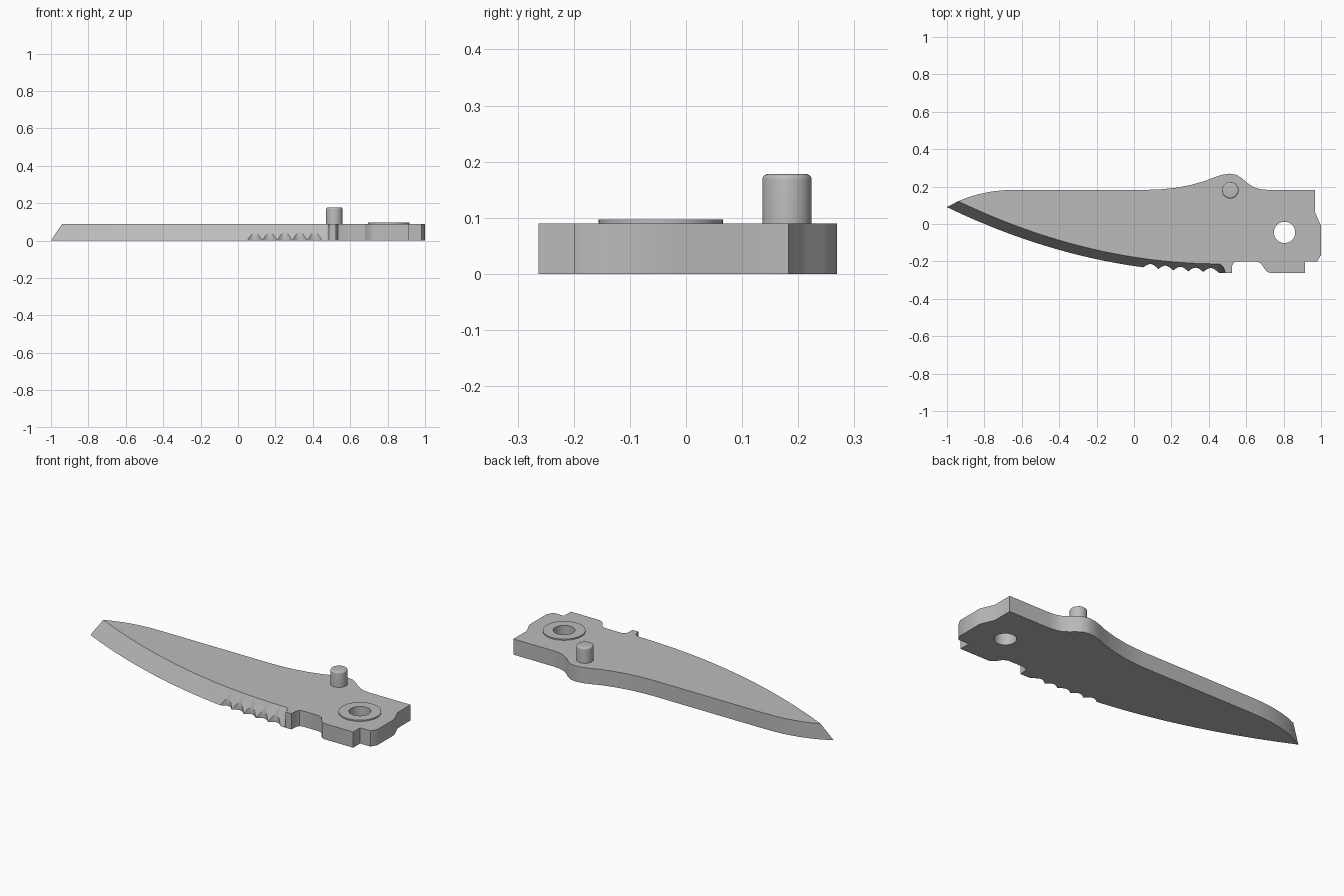
import bpy, bmesh, math

old = bpy.data.objects.get("Cube")
if old:
    bpy.data.objects.remove(old, do_unlink=True)

steel = bpy.data.materials.new("grey steel")
steel.use_nodes = True
grey = (0.5, 0.5, 0.5, 1)
steel.diffuse_color = grey
steel.node_tree.nodes["Principled BSDF"].inputs["Base Color"].default_value = grey

T = 0.09                    # blade thickness
HOLE = (0.805, -0.045)      # pivot centre
HOLE_R = 0.057


def finish(name, bm):
    bmesh.ops.recalc_face_normals(bm, faces=bm.faces)
    mesh = bpy.data.meshes.new(name)
    bm.to_mesh(mesh)
    bm.free()
    mesh.materials.append(steel)
    ob = bpy.data.objects.new(name, mesh)
    bpy.context.collection.objects.link(ob)
    return ob


def smooth(ob):
    bpy.ops.object.select_all(action='DESELECT')
    ob.select_set(True)
    bpy.context.view_layer.objects.active = ob
    bpy.ops.object.shade_smooth_by_angle(angle=math.radians(30))


def lathe(name, profile, centre, steps=48, closed=False):
    """Revolve (radius, z) points about a vertical axis."""
    bm = bmesh.new()
    rings = []
    for r, z in profile:
        rings.append([bm.verts.new((centre[0] + r * math.cos(a), centre[1] + r * math.sin(a), z))
                      for a in (2 * math.pi * i / steps for i in range(steps))])
    pairs = list(zip(rings, rings[1:]))
    if closed:
        pairs.append((rings[-1], rings[0]))
    else:
        bm.faces.new(rings[0])
        bm.faces.new(rings[-1])
    for a, b in pairs:
        for i in range(steps):
            j = (i + 1) % steps
            bm.faces.new((a[i], a[j], b[j], b[i]))
    return finish(name, bm)


# Cutting edge at the bottom, and the line where the grind meets the flat
def edge_y(x):
    return -0.263 if x > 0.455 else -0.258 + 0.1655 * (0.45 - x) ** 2


def grind_y(x):
    y = -0.213 + 0.171 * (0.46 - x) ** 2
    if x > 0.45:
        u = min(1, (x - 0.45) / 0.036)
        y = -0.213 - 0.05 * (1 - math.sqrt(1 - u * u))
    return y


def scallop(x):
    if 0.05 < x < 0.45:
        return 0.022 * abs(math.sin(math.pi * (x - 0.05) / 0.08))
    return 0


# Spine, tang and heel outline with upright walls
outline = [(-0.94, 0.122), (-0.89, 0.142), (-0.83, 0.16), (-0.76, 0.174), (-0.69, 0.181),
           (-0.62, 0.183), (0.08, 0.183), (0.15, 0.186), (0.22, 0.193), (0.3, 0.208),
           (0.38, 0.23), (0.43, 0.25), (0.47, 0.263), (0.51, 0.269), (0.545, 0.264),
           (0.575, 0.246), (0.61, 0.216), (0.64, 0.197), (0.67, 0.187), (0.71, 0.183),
           (0.967, 0.183), (0.967, 0.065), (1, -0.01), (1, -0.165), (0.98, -0.2),
           (0.915, -0.2), (0.915, -0.263), (0.73, -0.263), (0.71, -0.254), (0.695, -0.235),
           (0.68, -0.212), (0.655, -0.2), (0.55, -0.2), (0.534, -0.206), (0.525, -0.222),
           (0.523, -0.263)]

columns = [-0.94 + 0.99 * i / 30 for i in range(30)]
columns += [0.05 + 0.4 * i / 60 for i in range(61)]
columns += [0.45 + 0.036 * math.sin(math.pi * i / 16) for i in range(1, 9)]

bm = bmesh.new()
low = [bm.verts.new((x, y, 0)) for x, y in outline]
high = [bm.verts.new((x, y, T)) for x, y in outline]
tip = bm.verts.new((-1, 0.09, 0))
bot, mid, top = [], [], []
for n, x in enumerate(columns):
    e, g, d = edge_y(x), grind_y(x), scallop(x)
    rise = T * d / (g - e) if d > 1e-5 else 0
    b = bm.verts.new((x, e + d, 0))
    bot.append(b)
    mid.append(bm.verts.new((x, e + d, rise)) if rise else b)
    top.append(high[0] if n == 0 else bm.verts.new((x, g, T)))


def face(*verts):
    verts = list(dict.fromkeys(verts))
    if len(verts) > 2:
        bm.faces.new(verts)


for i in range(len(outline) - 1):
    face(low[i], low[i + 1], high[i + 1], high[i])
for i in range(len(columns) - 1):
    face(bot[i], bot[i + 1], mid[i + 1], mid[i])
    face(mid[i], mid[i + 1], top[i + 1], top[i])
face(tip, bot[0], top[0])
face(tip, high[0], low[0])
face(low[-1], bot[-1], top[-1], high[-1])
face(*high, *reversed(top[1:]))
face(*low, *reversed(bot), tip)
blade = finish("blade", bm)

# Pivot hole through the tang
cutter = lathe("pivot_hole_cutter", [(HOLE_R, -0.1), (HOLE_R, 0.2)], HOLE)
cutter.hide_render = True
bpy.context.view_layer.objects.active = blade
mod = blade.modifiers.new("pivot hole", 'BOOLEAN')
mod.operation = 'DIFFERENCE'
mod.solver = 'EXACT'
mod.object = cutter
bpy.ops.object.modifier_apply(modifier=mod.name)
bpy.data.objects.remove(cutter, do_unlink=True)
smooth(blade)

# Raised washer round the pivot
washer = lathe("pivot_washer", [(HOLE_R, T - 0.002), (0.111, T - 0.002), (0.111, 0.097),
                                (HOLE_R, 0.097)], HOLE, closed=True)
smooth(washer)

# Thumb stud with a rounded rim
R, H, F = 0.044, 0.178, 0.01
rim = [(R - F + F * math.cos(a), H - F + F * math.sin(a))
       for a in (math.pi / 2 * i / 5 for i in range(6))]
stud = lathe("thumb_stud", [(R, T - 0.005)] + rim, (0.515, 0.18))
smooth(stud)
